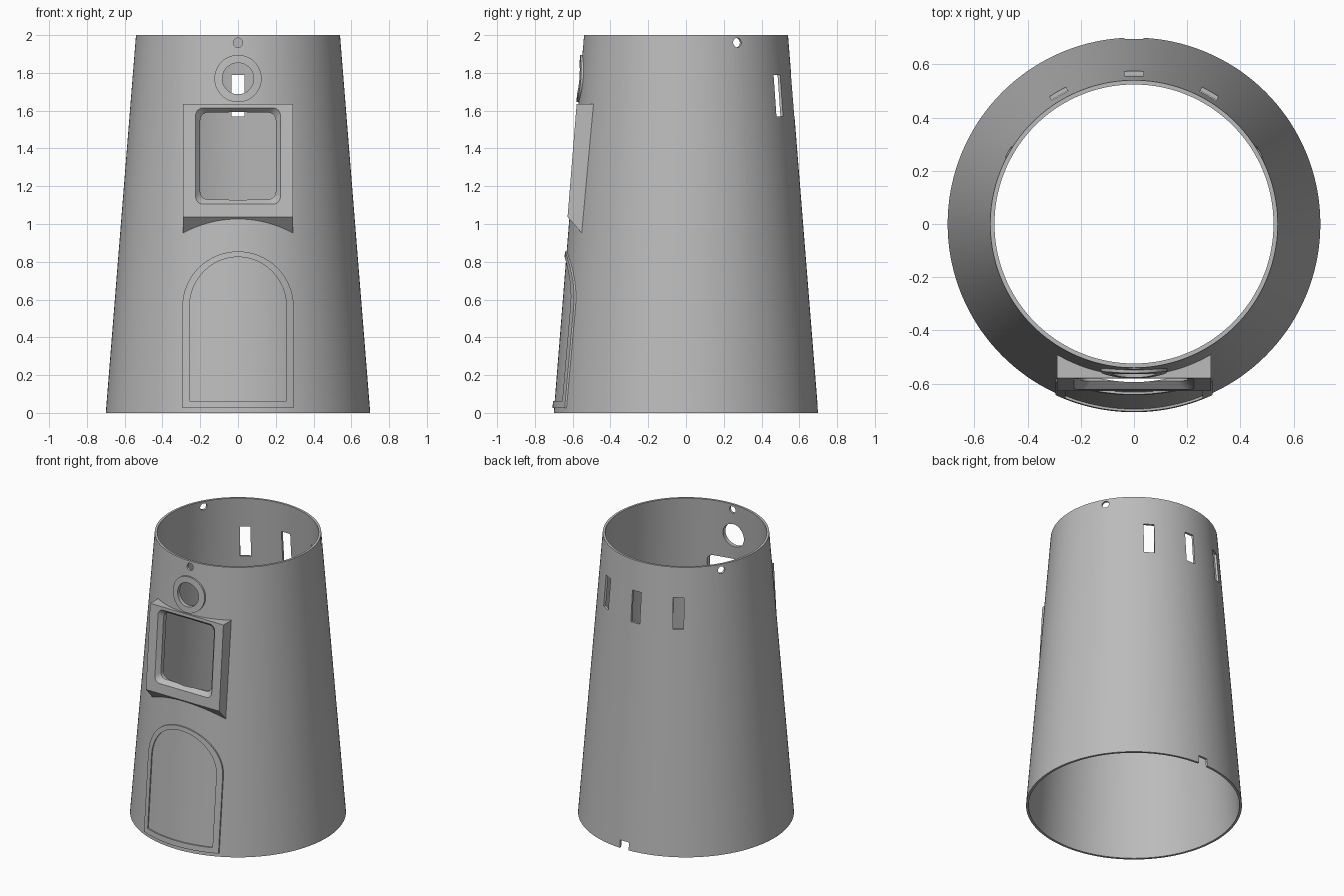
import bpy, bmesh
from math import sin, cos, pi, radians
from mathutils import Matrix

SLOPE = 0.08          # taper of the wall per unit of height
BASE_R = 0.70

if "Cube" in bpy.data.objects:
    bpy.data.objects.remove(bpy.data.objects["Cube"], do_unlink=True)

grey = bpy.data.materials.new("warm_free_grey")
grey.name = "plain_grey"
grey.use_nodes = True
colour = (0.5, 0.5, 0.5, 1)
grey.diffuse_color = colour
grey.node_tree.nodes["Principled BSDF"].inputs["Base Color"].default_value = colour


def loft(name, rings):
    """Closed solid joining rings of equal point count."""
    bm = bmesh.new()
    loops = [[bm.verts.new(p) for p in ring] for ring in rings]
    n = len(loops[0])
    for a, b in zip(loops, loops[1:]):
        for i in range(n):
            j = (i + 1) % n
            bm.faces.new((a[i], a[j], b[j], b[i]))
    bm.faces.new(loops[0])
    bm.faces.new(loops[-1])
    bmesh.ops.recalc_face_normals(bm, faces=bm.faces)
    mesh = bpy.data.meshes.new(name)
    bm.to_mesh(mesh)
    bm.free()
    mesh.materials.append(grey)
    obj = bpy.data.objects.new(name, mesh)
    bpy.context.collection.objects.link(obj)
    return obj


def cone(name, offset, z0, z1, steps=144):
    """Solid following the tapered wall, grown by offset."""
    def ring(z):
        r = BASE_R - SLOPE * z + offset
        return [(r * cos(2 * pi * i / steps), r * sin(2 * pi * i / steps), z)
                for i in range(steps)]
    return loft(name, [ring(z0), ring(z1)])


def prism(name, outline, y0, y1):
    """Outline in x and z pushed along y."""
    return loft(name, [[(x, y, z) for x, z in outline] for y in (y0, y1)])


def combine(target, other, operation="DIFFERENCE", keep=False):
    mod = target.modifiers.new("cut", "BOOLEAN")
    mod.operation, mod.solver, mod.object = operation, "EXACT", other
    bpy.context.view_layer.objects.active = target
    bpy.ops.object.modifier_apply(modifier=mod.name)
    if not keep:
        bpy.data.objects.remove(other, do_unlink=True)


def circle(r, zc, n=48):
    return [(r * cos(2 * pi * i / n), zc + r * sin(2 * pi * i / n)) for i in range(n)]


def rect(w, z0, z1):
    return [(-w, z0), (w, z0), (w, z1), (-w, z1)]


def arch(w, z0, spring, top, n=32):
    curve = [(w * cos(pi * i / n), spring + (top - spring) * sin(pi * i / n))
             for i in range(n + 1)]
    return [(-w, z0), (w, z0)] + curve


def rounded(w, z0, z1, r, n=6):
    pts = []
    corners = ((w - r, z1 - r), (r - w, z1 - r), (r - w, z0 + r), (w - r, z0 + r))
    for q, (cx, cz) in enumerate(corners):
        for i in range(n + 1):
            a = pi / 2 * (q + i / n)
            pts.append((cx + r * cos(a), cz + r * sin(a)))
    return pts


def raised_trim(name, outer, inner, height):
    """Thin band that hugs the tapered wall at the front."""
    trim = cone(name, height, 0, 2)
    combine(trim, cone("core", -0.008, -0.1, 2.1))
    combine(trim, prism("outer", outer, -1, -0.3), "INTERSECT")
    combine(trim, prism("inner", inner, -1.1, -0.2))
    return trim


# Tapered tube
wall = cone("tower_wall", 0, 0, 2)
combine(wall, cone("hollow", -0.016, -0.1, 2.1))

# Slots at the back, fixing holes near the top, notch at the back foot
def cut_radial(outline, degrees):
    cutter = prism("cutter", outline, 0.3, 0.9)
    cutter.data.transform(Matrix.Rotation(radians(degrees - 90), 4, "Z"))
    combine(wall, cutter)

for angle in (60, 90, 120):
    cut_radial(rect(0.035, 1.57, 1.79), angle)
for angle in (30, 150, 270):
    cut_radial(circle(0.025, 1.96, 24), angle)
cut_radial(rect(0.035, -0.1, 0.055), 90)

# Round opening with its ring
porthole = circle(0.083, 1.77)
combine(wall, prism("cutter", porthole, -0.9, -0.3))
ring = raised_trim("porthole_ring", circle(0.125, 1.77), porthole, 0.012)

# Window housing: upright front, slanted underside, fitted to the wall
profile = [(-0.579, 1.635), (-0.40, 1.635), (-0.40, 0.781), (-0.627, 1.037)]
housing = loft("window_housing", [[(x, y, z) for y, z in profile] for x in (-0.29, 0.29)])
combine(housing, cone("core", -0.008, -0.1, 2.1))

# Window opening with bevelled edges, through housing and wall
stages = ((-0.72, 0.233, 1.097, 1.623, 0.04), (-0.68, 0.2, 1.13, 1.59, 0.04),
          (-0.3, 0.2, 1.13, 1.59, 0.04))
opening = loft("opening", [[(x, y + SLOPE * z, z) for x, z in rounded(w, z0, z1, r)]
                           for y, w, z0, z1, r in stages])
combine(wall, opening, keep=True)
combine(housing, opening)

# Arched door surround
surround = raised_trim("door_surround", arch(0.295, 0.025, 0.56, 0.855),
                       arch(0.257, 0.062, 0.56, 0.825), 0.009)

# Smooth curved faces, crisp edges
for part in (wall, ring, housing, surround):
    bpy.ops.object.select_all(action="DESELECT")
    part.select_set(True)
    bpy.context.view_layer.objects.active = part
    bpy.ops.object.shade_smooth_by_angle(angle=radians(30))
